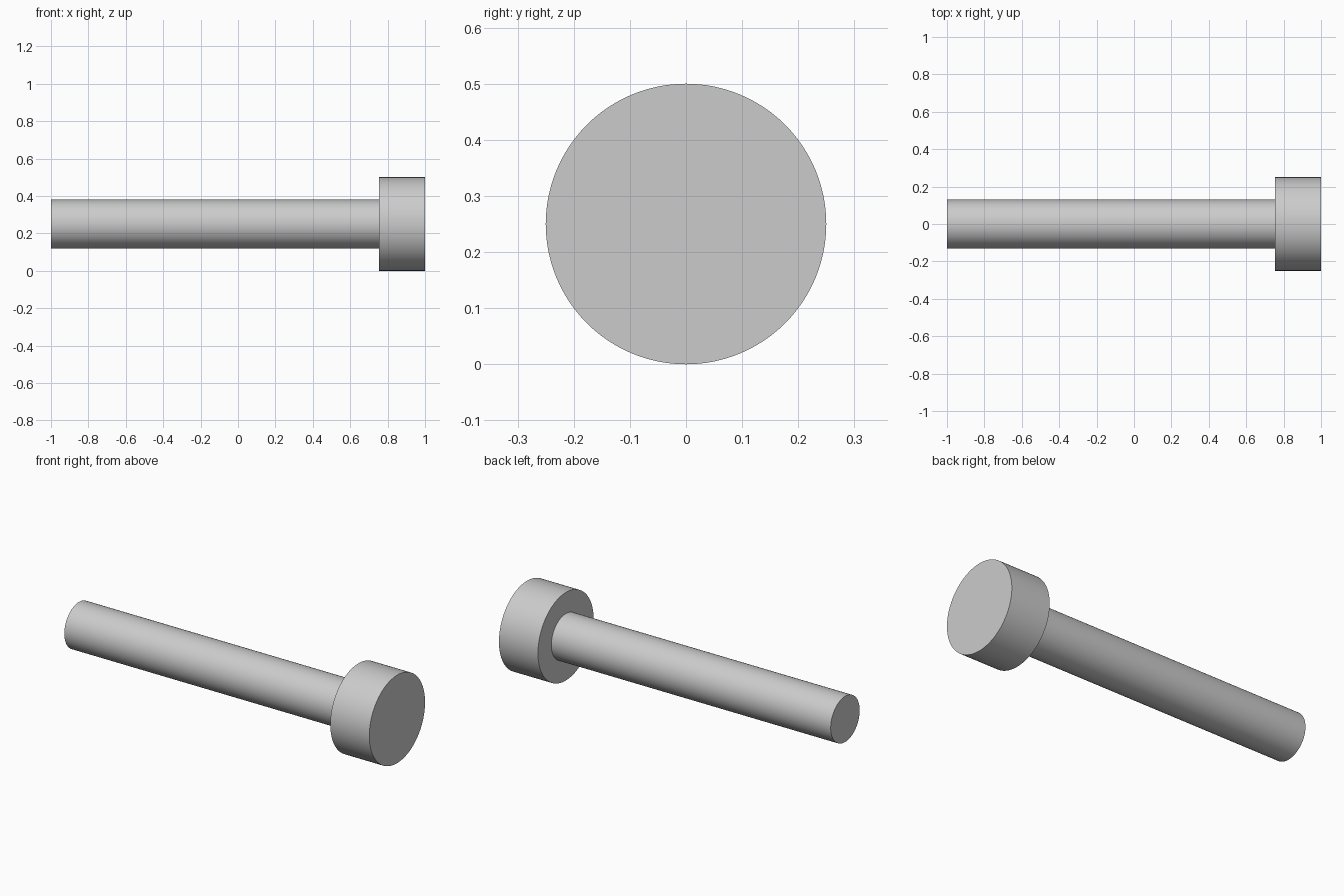
import bpy, bmesh, math
from mathutils import Vector

if "Cube" in bpy.data.objects:
    bpy.data.objects.remove(bpy.data.objects["Cube"])

AXIS_Z = 0.25
SEGMENTS = 96

# Half profile of the bolt as (x, radius): shaft end, shaft, shoulder, head
profile = [(-1.0, 0.0), (-1.0, 0.13), (0.755, 0.13),
           (0.755, 0.25), (1.0, 0.25), (1.0, 0.0)]

# Headed pin: profile revolved around the x axis into one closed solid
bm = bmesh.new()
verts = [bm.verts.new((x, 0, r)) for x, r in profile]
edges = [bm.edges.new(pair) for pair in zip(verts, verts[1:])]
bmesh.ops.spin(bm, geom=verts + edges, cent=(0, 0, 0), axis=(1, 0, 0),
               angle=math.tau, steps=SEGMENTS, use_merge=False)
bmesh.ops.remove_doubles(bm, verts=bm.verts, dist=1e-4)
bmesh.ops.recalc_face_normals(bm, faces=bm.faces)
bmesh.ops.translate(bm, verts=bm.verts, vec=Vector((0, 0, AXIS_Z)))

mesh = bpy.data.meshes.new("headed_pin")
bm.to_mesh(mesh)
bm.free()
pin = bpy.data.objects.new("headed_pin", mesh)
bpy.context.collection.objects.link(pin)

# Smooth round sides, sharp rims
bpy.context.view_layer.objects.active = pin
pin.select_set(True)
bpy.ops.object.shade_smooth_by_angle(angle=math.radians(30))
